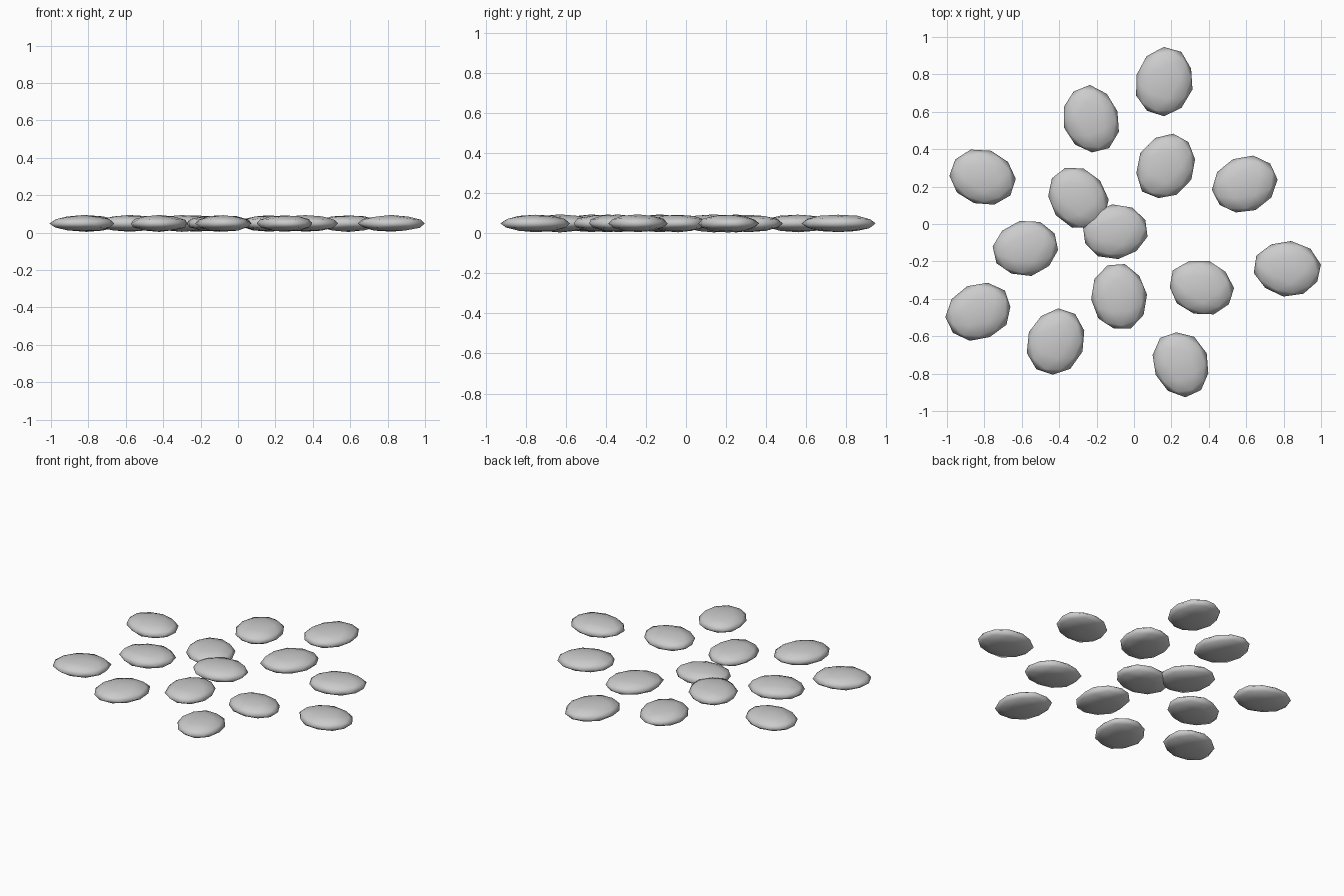
import bpy
import bmesh
import math
import random
from mathutils import Vector, Matrix

random.seed(4)
cube = bpy.data.objects.get("Cube")
if cube:
    bpy.data.objects.remove(cube, do_unlink=True)

# Single stone colour
stone = bpy.data.materials.new("stone_grey")
stone.use_nodes = True
grey = (0.6, 0.6, 0.6, 1)
stone.diffuse_color = grey
stone.node_tree.nodes["Principled BSDF"].inputs["Base Color"].default_value = grey

LENGTH, WIDTH, HEIGHT = 0.18, 0.15, 0.044


def pebble(name, x, y, tilt, size):
    """Flattened, slightly irregular low-poly stone with smooth shading."""
    bm = bmesh.new()
    bmesh.ops.create_icosphere(bm, subdivisions=2, radius=1)
    for v in bm.verts:
        v.co *= random.uniform(0.97, 1.03)
        v.co = Vector((v.co.x * LENGTH * size, v.co.y * WIDTH * size, v.co.z * HEIGHT))
    bm.transform(Matrix.Rotation(math.radians(tilt), 4, "Z"))
    for f in bm.faces:
        f.smooth = True
    mesh = bpy.data.meshes.new(name)
    bm.to_mesh(mesh)
    bm.free()
    mesh.materials.append(stone)
    obj = bpy.data.objects.new(name, mesh)
    obj.location = (x, y, 0.049)
    bpy.context.collection.objects.link(obj)


# Scattered stones: x, y, tilt of the long axis, size
layout = [
    (0.16, 0.76, 75, 1.03), (-0.23, 0.56, 107, 1.01),
    (0.17, 0.31, 62, 1.02), (-0.81, 0.25, -18, 0.98),
    (0.59, 0.21, 24, 0.99), (-0.3, 0.14, 128, 1),
    (-0.1, -0.04, 6, 0.98), (-0.58, -0.13, 12, 0.99),
    (-0.83, -0.47, 24, 0.99), (-0.42, -0.63, 70, 1),
    (-0.08, -0.39, 95, 0.99), (0.36, -0.34, -16, 0.98),
    (0.82, -0.24, -8, 0.99), (0.25, -0.75, 113, 0.99),
]
for i, spec in enumerate(layout, 1):
    pebble(f"pebble_{i}", *spec)
